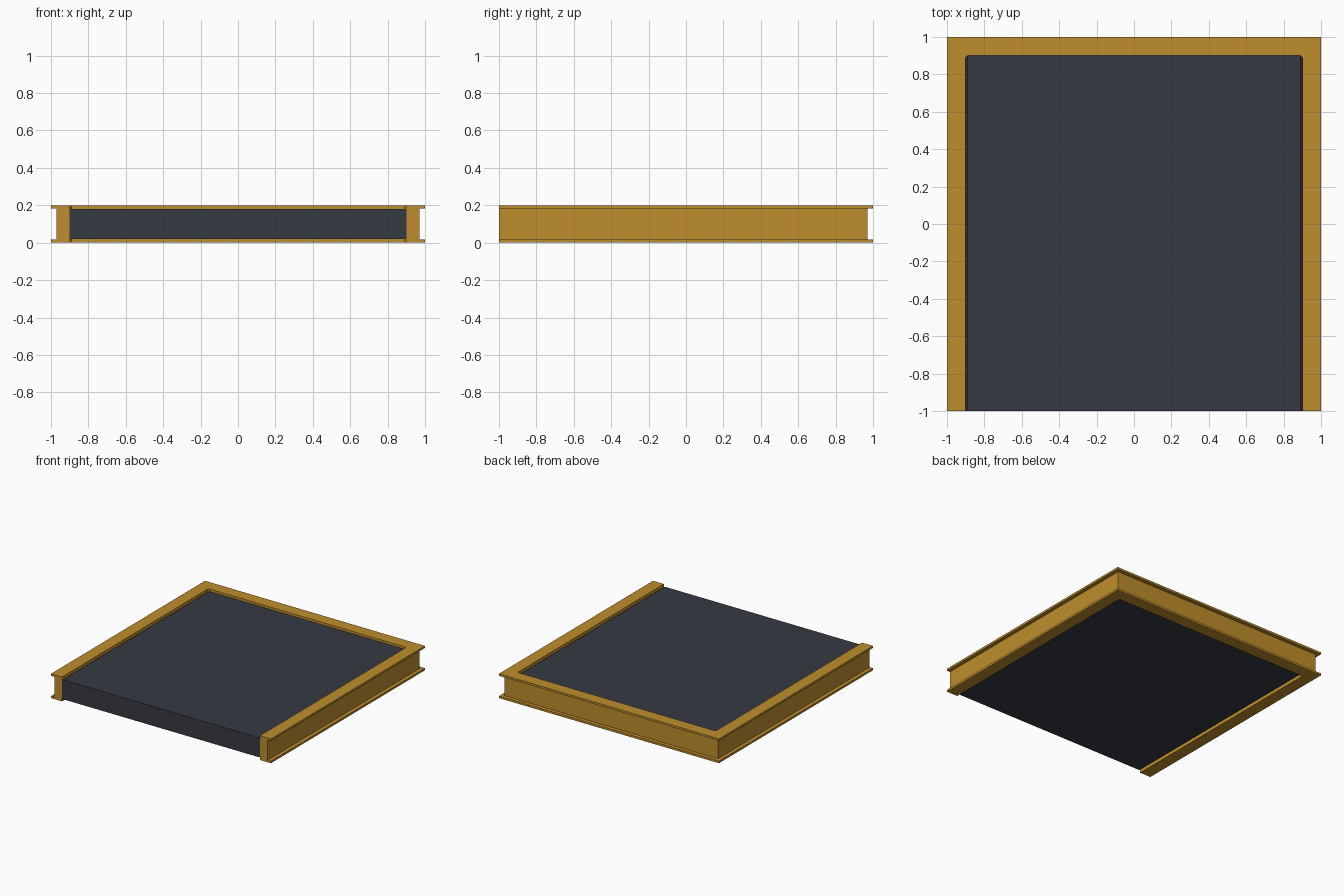
import bpy, bmesh

if "Cube" in bpy.data.objects:
    bpy.data.objects.remove(bpy.data.objects["Cube"])


def material(name, rgb):
    m = bpy.data.materials.new(name)
    m.diffuse_color = (*rgb, 1)
    m.use_nodes = True
    m.node_tree.nodes["Principled BSDF"].inputs["Base Color"].default_value = m.diffuse_color
    return m


def add_object(name, bm, mat):
    bmesh.ops.recalc_face_normals(bm, faces=bm.faces)
    me = bpy.data.meshes.new(name)
    bm.to_mesh(me)
    bm.free()
    me.materials.append(mat)
    ob = bpy.data.objects.new(name, me)
    bpy.context.collection.objects.link(ob)
    return ob


ochre = material("ochre", (0.515, 0.27, 0.026))
slate = material("dark slate", (0.037, 0.042, 0.054))

H, LIP, WEB, INNER, CH = 0.2, 0.017, 0.97, 0.9, 0.009

# Channel rail: (distance from centre, height), swept round three sides with mitres
profile = [(INNER, 0), (1, 0), (1, LIP), (WEB, LIP),
           (WEB, H - LIP), (1, H - LIP), (1, H), (INNER, H)]
bm = bmesh.new()
stations = []
for sx, back in ((-1, False), (-1, True), (1, True), (1, False)):
    stations.append([bm.verts.new((sx * d, d if back else -1, z)) for d, z in profile])
n = len(profile)
for a, b in zip(stations, stations[1:]):
    for i in range(n):
        j = (i + 1) % n
        bm.faces.new((a[i], a[j], b[j], b[i]))
bm.faces.new(stations[0])
bm.faces.new(stations[-1])
add_object("channel_frame", bm, ochre)

# Small fillers in the two inner back corners
for sx, side in ((-1, "left"), (1, "right")):
    bm = bmesh.new()
    pts = [(INNER, INNER), (INNER - CH, INNER), (INNER, INNER - CH)]
    low = [bm.verts.new((sx * x, y, 0)) for x, y in pts]
    top = [bm.verts.new((sx * x, y, H)) for x, y in pts]
    bm.faces.new(low)
    bm.faces.new(top)
    for i in range(3):
        j = (i + 1) % 3
        bm.faces.new((low[i], low[j], top[j], top[i]))
    add_object("corner_filler_" + side, bm, ochre)

# Floor slab, recessed between the rail lips, with eased side and back edges
bm = bmesh.new()
bmesh.ops.create_cube(bm, size=1)
for v in bm.verts:
    v.co = (v.co.x * 2 * INNER, INNER if v.co.y > 0 else -1,
            0.18 if v.co.z > 0 else 0.02)
edges = []
for e in bm.edges:
    a, b = (v.co for v in e.verts)
    if abs(a.y - b.y) > 1 or (abs(a.z - b.z) > 0.1 and a.y > 0):
        edges.append(e)
bmesh.ops.bevel(bm, geom=edges, offset=CH, segments=1, affect='EDGES')
add_object("floor_slab", bm, slate)
